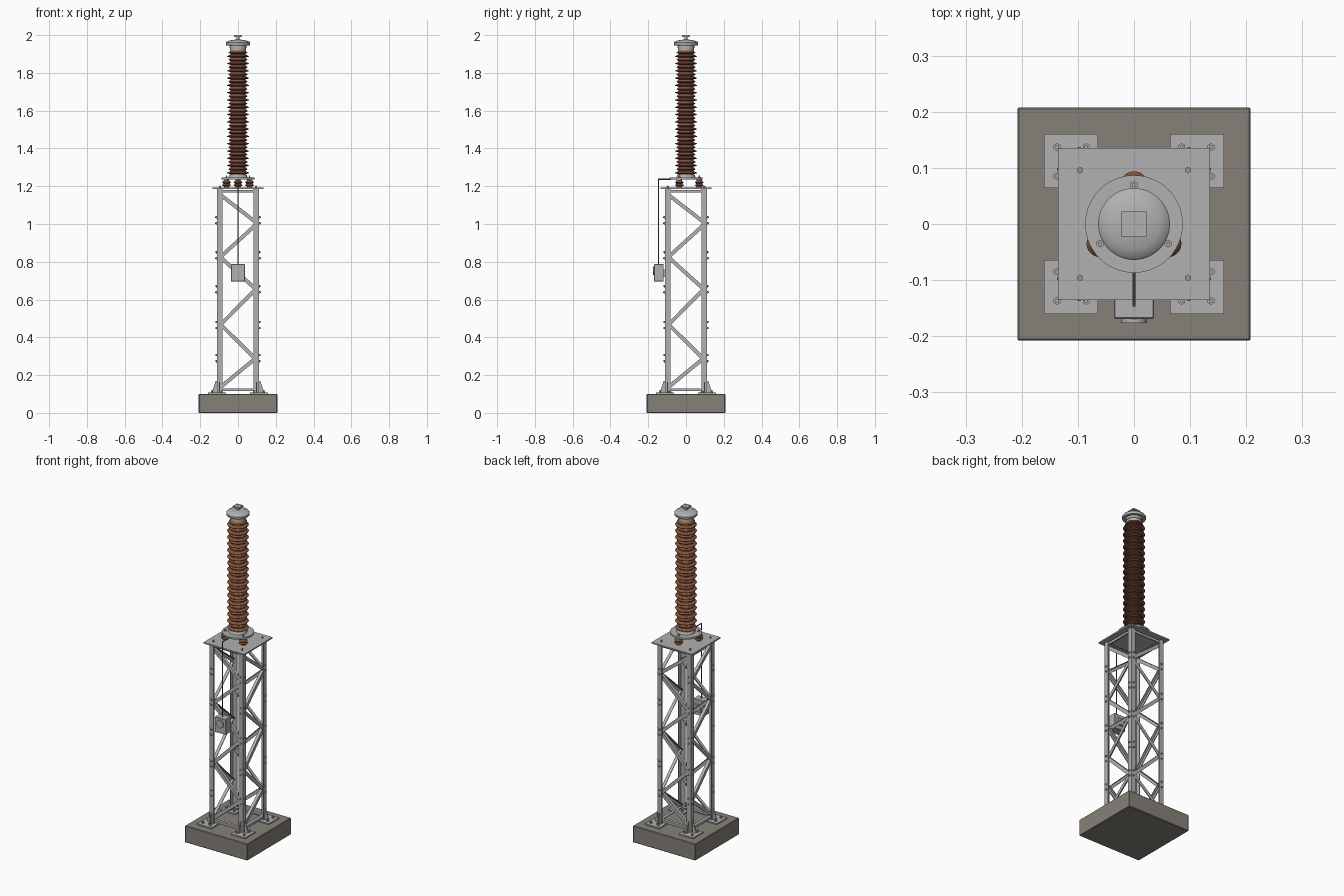
import bpy, bmesh, math
from mathutils import Vector, Matrix

if "Cube" in bpy.data.objects:
    bpy.data.objects.remove(bpy.data.objects["Cube"])


def material(name, rgb):
    m = bpy.data.materials.new(name)
    m.diffuse_color = (*rgb, 1)
    m.use_nodes = True
    m.node_tree.nodes["Principled BSDF"].inputs["Base Color"].default_value = m.diffuse_color
    return m


CONCRETE = material("concrete", (0.24, 0.22, 0.19))
STEEL = material("galvanized steel", (0.44, 0.44, 0.44))
BROWN = material("brown porcelain", (0.21, 0.085, 0.045))
DARK = material("dark cable", (0.14, 0.14, 0.14))


def finish(name, bm, mat, smooth=False):
    bmesh.ops.recalc_face_normals(bm, faces=bm.faces)
    me = bpy.data.meshes.new(name)
    bm.to_mesh(me)
    bm.free()
    me.materials.append(mat)
    ob = bpy.data.objects.new(name, me)
    bpy.context.collection.objects.link(ob)
    if smooth:
        bpy.ops.object.select_all(action='DESELECT')
        ob.select_set(True)
        bpy.context.view_layer.objects.active = ob
        bpy.ops.object.shade_smooth_by_angle(angle=math.radians(35))
    return ob


def box(bm, lo, hi, matrix=Matrix()):
    lo, hi = Vector(lo), Vector(hi)
    size = Matrix.Diagonal((*(hi - lo), 1))
    bmesh.ops.create_cube(bm, size=1, matrix=matrix @ Matrix.Translation((lo + hi) / 2) @ size)


def rod(bm, a, b, r, n=6):
    a, b = Vector(a), Vector(b)
    rot = (b - a).to_track_quat('Z', 'Y').to_matrix().to_4x4()
    bmesh.ops.create_cone(bm, cap_ends=True, segments=n, radius1=r, radius2=r,
                          depth=(b - a).length, matrix=Matrix.Translation((a + b) / 2) @ rot)


def bolt(bm, p, d, r=0.006, h=0.005):
    p, d = Vector(p), Vector(d)
    rod(bm, p, p + d * h, r)
    rod(bm, p, p + d * h * 2.2, r * 0.5, 8)


def lathe(bm, profile, centre=(0, 0), n=40):
    rings = []
    for r, z in profile:
        rings.append([bm.verts.new((centre[0] + r * math.cos(2 * math.pi * i / n),
                                    centre[1] + r * math.sin(2 * math.pi * i / n), z))
                      for i in range(n)])
    for a, b in zip(rings, rings[1:]):
        for i in range(n):
            bm.faces.new((a[i], a[(i + 1) % n], b[(i + 1) % n], b[i]))
    bm.faces.new(rings[0][::-1])
    bm.faces.new(rings[-1])


# Concrete foundation with slightly eased edges
bm = bmesh.new()
box(bm, (-0.208, -0.208, 0), (0.208, 0.208, 0.1))
bmesh.ops.bevel(bm, geom=bm.edges[:], offset=0.003, segments=1, affect='EDGES')
finish("foundation", bm, CONCRETE)

# Corner legs, foot plates, gussets and anchor bolts
L, W, T = 0.112, 0.029, 0.005
legs, feet, bolts = bmesh.new(), bmesh.new(), bmesh.new()
NODES = [1.02, 0.835, 0.655, 0.465, 0.29]
for sx in (-1, 1):
    for sy in (-1, 1):
        m = Matrix.Diagonal((sx, sy, 1, 1))
        box(legs, (L - W, L - T, 0.105), (L, L, 1.186), m)
        box(legs, (L - T, L - W, 0.105), (L, L - T, 1.186), m)
        box(feet, (0.064, 0.064, 0.1), (0.16, 0.16, 0.107), m)
        for swap in (False, True):
            pts = [(L, 0.107), (L + 0.024, 0.107), (L + 0.024, 0.114), (L + 0.006, 0.17), (L, 0.17)]
            sides = []
            for y in (0.095, 0.1):
                sides.append([feet.verts.new(m @ Vector((y, x, z) if swap else (x, y, z)))
                              for x, z in pts])
            feet.faces.new(sides[0])
            feet.faces.new(sides[1][::-1])
            for i in range(5):
                j = (i + 1) % 5
                feet.faces.new((sides[0][i], sides[0][j], sides[1][j], sides[1][i]))
        for x in (0.085, 0.137):
            for y in (0.085, 0.137):
                bolt(bolts, (sx * x, sy * y, 0.107), (0, 0, 1), 0.007, 0.006)
        # Lattice joint bolts on both outer faces
        for z in NODES:
            for dz in (-0.016, 0.016):
                bolt(bolts, (sx * L, sy * 0.098, z + dz), (sx, 0, 0), 0.006, 0.004)
                bolt(bolts, (sx * 0.098, sy * L, z + dz), (0, sy, 0), 0.006, 0.004)
        bolt(bolts, (sx * 0.096, sy * 0.096, 1.194), (0, 0, 1), 0.006, 0.005)
finish("corner_legs", legs, STEEL)
finish("foot_plates", feet, STEEL)
finish("bolts", bolts, STEEL)

# Zigzag angle braces, matching on opposite faces
braces = bmesh.new()
zig = [(-1, 1.155, 1.01), (1, 0.995, 0.825), (-1, 0.825, 0.655),
       (1, 0.655, 0.465), (-1, 0.47, 0.285), (1, 0.29, 0.135)]
for face in range(4):
    along_x, side = face < 2, (-1, 1)[face % 2]
    for s, z0, z1 in zig + [(-1, 0.122, 0.122), (-1, 1.174, 1.174)]:
        a, b = Vector((s * 0.094, 0, z0)), Vector((-s * 0.094, 0, z1))
        d = (b - a).normalized()
        nrm = Vector((0, -side, 0))
        if not along_x:
            a, b, d, nrm = (Vector((-side if v is nrm else v.x and 0, v.x, v.z)) for v in (a, b, d, nrm))
        up = d.cross(nrm)
        if up.z < 0:
            up = -up
        out = Vector((0, side, 0)) if along_x else Vector((side, 0, 0))
        m = Matrix((d, up, out)).transposed().to_4x4()
        m.translation = a + out * (L - T - 0.004)
        n = (b - a).length
        h = 0.007 if z0 == z1 else 0.01
        box(braces, (0, -h, 0), (n, h, 0.004), m)
        box(braces, (0, h - 0.004, -0.014), (n, h, 0), m)
finish("lattice_braces", braces, STEEL)

# Top platform
bm = bmesh.new()
box(bm, (-0.135, -0.135, 1.186), (0.135, 0.135, 1.194))
finish("top_platform", bm, STEEL)

# Three small insulating feet under the round flange
posts, ends, flange_bolts = bmesh.new(), bmesh.new(), bmesh.new()
for deg in (90, 210, 330):
    c = (0.07 * math.cos(math.radians(deg)), 0.07 * math.sin(math.radians(deg)))
    lathe(posts, [(0.014, 1.199), (0.017, 1.2), (0.024, 1.205), (0.017, 1.211), (0.017, 1.215),
                  (0.024, 1.22), (0.017, 1.227), (0.014, 1.23)], c, 20)
    lathe(ends, [(0.014, 1.194), (0.014, 1.2)], c, 16)
    lathe(ends, [(0.014, 1.229), (0.014, 1.236)], c, 16)
    bolt(flange_bolts, (*c, 1.245), (0, 0, 1), 0.007, 0.005)
finish("insulating_feet", posts, BROWN, True)
finish("insulating_foot_fittings", ends, STEEL, True)
finish("flange_bolts", flange_bolts, STEEL)

# Bottom flange and collar
bm = bmesh.new()
lathe(bm, [(0.087, 1.235), (0.087, 1.245), (0.052, 1.245), (0.045, 1.262)], n=48)
finish("bottom_flange", bm, STEEL, True)

# Tall porcelain column with alternating large and small sheds
bm = bmesh.new()
profile, z0, z1, count = [(0.038, 1.255)], 1.264, 1.92, 34
pitch = (z1 - z0) / count
for i in range(count):
    z, r = z0 + i * pitch, (0.059, 0.05)[i % 2]
    profile += [(0.039, z), (r - 0.001, z + 0.25 * pitch), (r, z + 0.36 * pitch),
                (0.041, z + 0.8 * pitch)]
profile.append((0.038, z1 + 0.005))
lathe(bm, profile)
finish("porcelain_column", bm, BROWN, True)

# Top fitting and domed cap
bm = bmesh.new()
lathe(bm, [(0.042, 1.918), (0.042, 1.932), (0.046, 1.932), (0.046, 1.946), (0.062, 1.946),
           (0.064, 1.949), (0.064, 1.96), (0.06, 1.965), (0.045, 1.971), (0.025, 1.975),
           (0.008, 1.976)], n=48)
finish("domed_cap", bm, STEEL, True)

# Terminal stem and pad
bm = bmesh.new()
rod(bm, (0, 0, 1.972), (0, 0, 1.992), 0.008, 20)
finish("terminal_stem", bm, STEEL, True)
bm = bmesh.new()
box(bm, (-0.022, -0.022, 1.991), (0.022, 0.022, 1.999))
for x in (-0.0115, 0.0115):
    for y in (-0.0115, 0.0115):
        rod(bm, (x, y, 1.998), (x, y, 2.0), 0.004, 12)
finish("terminal_pad", bm, STEEL)

# Counter box with round gauge and rear bracket
bm = bmesh.new()
box(bm, (-0.036, -0.169, 0.695), (0.036, -0.118, 0.787))
bmesh.ops.bevel(bm, geom=bm.edges[:], offset=0.002, segments=1, affect='EDGES')
box(bm, (-0.02, -0.12, 0.72), (0.02, -0.106, 0.76))
finish("counter_box", bm, STEEL)
bm = bmesh.new()
rod(bm, (0, -0.168, 0.752), (0, -0.176, 0.752), 0.023, 28)
finish("counter_gauge", bm, STEEL, True)

# Ground lead from the flange down to the box
bm = bmesh.new()
rod(bm, (0, -0.08, 1.237), (0, -0.147, 1.237), 0.0028, 10)
rod(bm, (0, -0.145, 1.239), (0, -0.145, 0.785), 0.0028, 10)
finish("ground_lead", bm, DARK, True)
